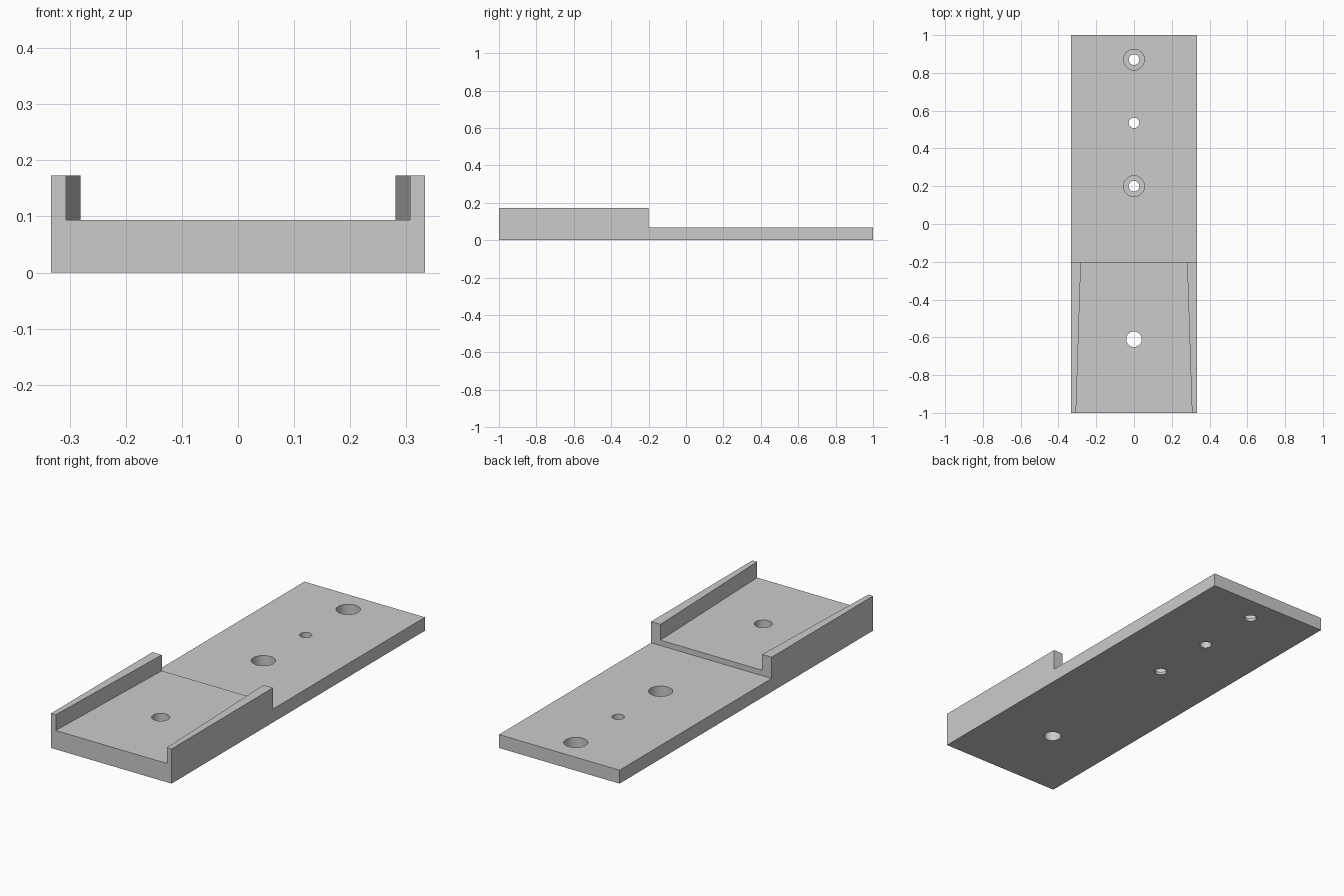
import bpy, bmesh

if "Cube" in bpy.data.objects:
    bpy.data.objects.remove(bpy.data.objects["Cube"])

W = 0.333                       # half width
BACK_Z, FLOOR_Z, WALL_Z = 0.067, 0.094, 0.173
STEP_Y = -0.2


def prism(name, points, offset):
    """Extrude a closed 3D outline along an offset vector."""
    bm = bmesh.new()
    face = bm.faces.new([bm.verts.new(p) for p in points])
    ext = bmesh.ops.extrude_face_region(bm, geom=[face])
    verts = [v for v in ext["geom"] if isinstance(v, bmesh.types.BMVert)]
    bmesh.ops.translate(bm, verts=verts, vec=offset)
    bmesh.ops.recalc_face_normals(bm, faces=bm.faces[:])
    mesh = bpy.data.meshes.new(name)
    bm.to_mesh(mesh)
    bm.free()
    obj = bpy.data.objects.new(name, mesh)
    bpy.context.collection.objects.link(obj)
    return obj


def cut(target, cutter):
    """Subtract a cutter and remove it."""
    mod = target.modifiers.new("cut", 'BOOLEAN')
    mod.operation, mod.solver, mod.object = 'DIFFERENCE', 'EXACT', cutter
    bpy.context.view_layer.objects.active = target
    bpy.ops.object.modifier_apply(modifier=mod.name)
    bpy.data.objects.remove(cutter, do_unlink=True)


def drill(target, y, radius, z_from=-0.1):
    """Vertical round hole from z_from up through the top."""
    bpy.ops.mesh.primitive_cylinder_add(vertices=48, radius=radius, depth=0.5,
                                        location=(0, y, z_from + 0.25))
    cutter = bpy.context.object
    cutter.hide_render = True
    cut(target, cutter)


# stepped plate from its side profile
side = [(-1, 0), (1, 0), (1, BACK_Z), (STEP_Y, BACK_Z), (STEP_Y, WALL_Z), (-1, WALL_Z)]
plate = prism("mounting_plate", [(-W, y, z) for y, z in side], (2 * W, 0, 0))

# tapered channel between the side walls (cutter overshoots both ends)
slope = (0.307 - 0.281) / 0.8
near, far = 0.307 + slope * 0.1, 0.281 - slope * 0.1
channel = prism("channel_cutter",
                [(-near, -1.1, FLOOR_Z), (near, -1.1, FLOOR_Z),
                 (far, STEP_Y + 0.1, FLOOR_Z), (-far, STEP_Y + 0.1, FLOOR_Z)], (0, 0, 0.3))
channel.hide_render = True
cut(plate, channel)

# through holes
for y, r in ((-0.61, 0.041), (0.2, 0.028), (0.535, 0.028), (0.87, 0.028)):
    drill(plate, y, r)

# counterbores for the screw heads
for y in (0.2, 0.87):
    drill(plate, y, 0.055, z_from=0.014)

# smooth hole walls, crisp edges
bpy.ops.object.select_all(action='DESELECT')
plate.select_set(True)
bpy.context.view_layer.objects.active = plate
bpy.ops.object.shade_smooth_by_angle()
